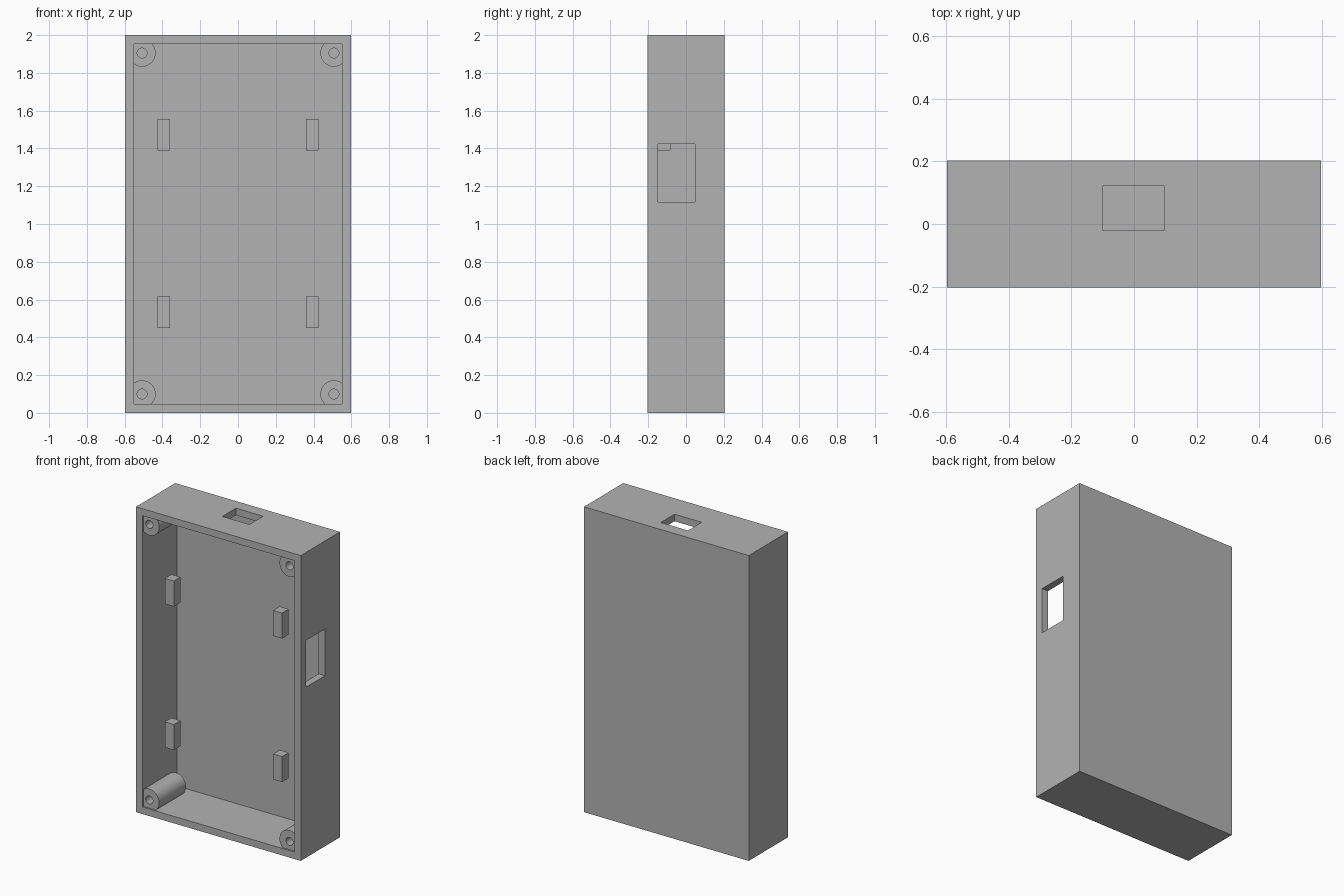
import bpy, bmesh, math
from mathutils import Vector

cube = bpy.data.objects.get("Cube")
if cube:
    bpy.data.objects.remove(cube, do_unlink=True)

grey = bpy.data.materials.new("plain grey")
grey.use_nodes = True
colour = (0.45, 0.45, 0.45, 1)
grey.diffuse_color = colour
grey.node_tree.nodes["Principled BSDF"].inputs["Base Color"].default_value = colour

W, D, H = 0.597, 0.203, 2.0   # half width, half depth, height
WALL = 0.046


def add_object(name, bm):
    bmesh.ops.recalc_face_normals(bm, faces=bm.faces)
    mesh = bpy.data.meshes.new(name)
    bm.to_mesh(mesh)
    bm.free()
    mesh.materials.append(grey)
    obj = bpy.data.objects.new(name, mesh)
    bpy.context.collection.objects.link(obj)
    return obj


def box(name, low, high):
    """Box between two opposite corners."""
    low, high = Vector(low), Vector(high)
    bm = bmesh.new()
    bmesh.ops.create_cube(bm, size=1)
    for v in bm.verts:
        v.co = (low + high) / 2 + v.co * (high - low)
    return add_object(name, bm)


def select_only(obj):
    bpy.ops.object.select_all(action='DESELECT')
    obj.select_set(True)
    bpy.context.view_layer.objects.active = obj


def cut(obj, cutter):
    cutter.hide_render = True
    mod = obj.modifiers.new("cut", 'BOOLEAN')
    mod.operation = 'DIFFERENCE'
    mod.solver = 'EXACT'
    mod.object = cutter
    select_only(obj)
    bpy.ops.object.modifier_apply(modifier=mod.name)
    bpy.data.objects.remove(cutter, do_unlink=True)


# Case: open at the front, with a port in the top and one in the left side
case = box("case", (-W, -D, 0), (W, D, H))
cut(case, box("cavity_cutter", (WALL - W, -D - 0.1, WALL),
              (W - WALL, D - WALL, H - WALL)))
cut(case, box("top_port_cutter", (-0.1, -0.02, H - 0.1), (0.097, 0.122, H + 0.1)))
cut(case, box("side_port_cutter", (W - 0.1, -0.148, 1.117), (W + 0.1, 0.048, 1.423)))


def screw_post(name, x, z):
    """Round post with a blind screw hole, turned from a profile."""
    front, back, floor = -0.193, 0.085, 0.04
    radius, hole = 0.072, 0.026
    profile = [(0, floor), (hole, floor), (hole, front),
               (radius, front), (radius, back), (0, back)]
    bm = bmesh.new()
    verts = [bm.verts.new((x + r, y, z)) for r, y in profile]
    edges = [bm.edges.new(pair) for pair in zip(verts, verts[1:])]
    bmesh.ops.spin(bm, geom=verts + edges, cent=(x, 0, z), axis=(0, 1, 0),
                   angle=math.tau, steps=48)
    bmesh.ops.remove_doubles(bm, verts=bm.verts, dist=0.0001)
    select_only(add_object(name, bm))
    bpy.ops.object.shade_smooth_by_angle(angle=math.radians(35))


# Corner screw posts and board clips, mirrored left to right
for side, sign in (("left", 1), ("right", -1)):
    for level, z in (("lower", 0.1), ("upper", 1.905)):
        screw_post(f"{level}_{side}_screw_post", sign * 0.508, z)
    for level, z in (("lower", 0.45), ("upper", 1.39)):
        inner, outer = sorted((sign * 0.36, sign * 0.425))
        box(f"{level}_{side}_clip", (inner, -0.15, z), (outer, -0.082, z + 0.167))
